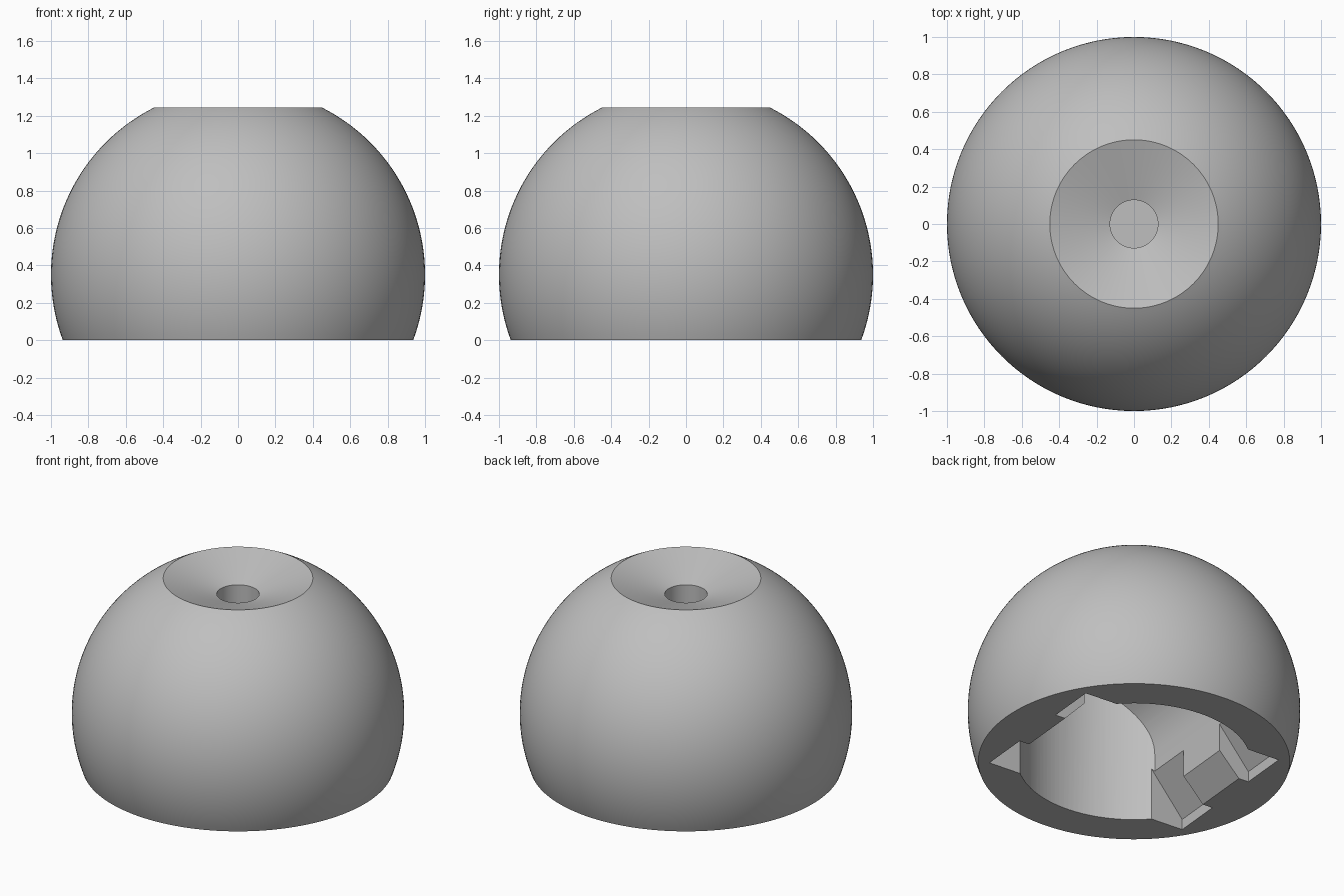
import bpy, bmesh, math
from mathutils import Matrix

if "Cube" in bpy.data.objects:
    bpy.data.objects.remove(bpy.data.objects["Cube"], do_unlink=True)

TURN = math.radians(-5.3)   # the underside slot is slightly turned
CENTRE, TOP, HOLE = 0.35, 1.243, 0.128

grey = bpy.data.materials.new("plain grey")
grey.use_nodes = True
COLOUR = (0.52, 0.52, 0.52, 1)
grey.diffuse_color = COLOUR
grey.node_tree.nodes["Principled BSDF"].inputs["Base Color"].default_value = COLOUR


def make_object(name, bm):
    bmesh.ops.recalc_face_normals(bm, faces=bm.faces)
    mesh = bpy.data.meshes.new(name)
    bm.to_mesh(mesh)
    bm.free()
    mesh.materials.append(grey)
    obj = bpy.data.objects.new(name, mesh)
    bpy.context.collection.objects.link(obj)
    return obj


def lathe(name, profile, steps=128):
    """Spin an (r, z) profile that starts and ends on the axis."""
    bm = bmesh.new()
    verts = [bm.verts.new((r, 0, z)) for r, z in profile]
    edges = [bm.edges.new(pair) for pair in zip(verts, verts[1:])]
    bmesh.ops.spin(bm, geom=verts + edges, cent=(0, 0, 0), axis=(0, 0, 1),
                   angle=math.tau, steps=steps, use_duplicate=False)
    bmesh.ops.remove_doubles(bm, verts=bm.verts, dist=1e-5)
    return make_object(name, bm)


def prism(name, half_profile, y0, y1):
    """Extrude a mirrored (x, z) profile along y, then turn it."""
    profile = half_profile + [(-x, z) for x, z in reversed(half_profile) if x > 0]
    bm = bmesh.new()
    face = bm.faces.new([bm.verts.new((x, y0, z)) for x, z in profile])
    out = bmesh.ops.extrude_face_region(bm, geom=[face])
    moved = [v for v in out["geom"] if isinstance(v, bmesh.types.BMVert)]
    bmesh.ops.translate(bm, verts=moved, vec=(0, y1 - y0, 0))
    bm.transform(Matrix.Rotation(TURN, 4, "Z"))
    return make_object(name, bm)


def combine(target, other, operation):
    bpy.context.view_layer.objects.active = target
    mod = target.modifiers.new("cut", "BOOLEAN")
    mod.operation, mod.object, mod.solver = operation, other, "EXACT"
    bpy.ops.object.modifier_apply(modifier=mod.name)
    bpy.data.objects.remove(other, do_unlink=True)


# Truncated ball with a countersunk blind hole on top
low = math.asin(-CENTRE)
high = math.asin(TOP - CENTRE)
angles = [low + (high - low) * i / 48 for i in range(49)]
ball = [(math.cos(a), CENTRE + math.sin(a)) for a in angles]
body = lathe("domed_body", [(0, 0)] + ball + [(HOLE, 1.14), (HOLE, 1.0), (0, 1.0)])

# Arched cavity with round ends
arch = [(0.495, -0.1)] + [(0.495 * math.cos(a), 0.44 + 0.495 * math.sin(a))
                         for a in [math.pi / 2 * i / 24 for i in range(24)]] + [(0, 0.935)]
cavity = prism("cavity_cutter", arch, -0.9, 0.9)
ends = lathe("round_end_cutter", [(0, -0.2), (0.70, -0.2), (0.70, 1.1), (0, 1.1)])
combine(cavity, ends, "INTERSECT")
combine(body, cavity, "DIFFERENCE")

# Clip pockets at both sides, leaving a sloped catch in the middle of each
pocket = [(0.705, -0.1), (0.705, 0.07), (0.475, 0.355)]
catch = [(0.73, -0.1), (0.485, 0.16)]
for y0, y1 in ((-0.509, -0.19), (0.19, 0.509)):
    combine(body, prism("pocket_cutter", pocket, y0, y1), "DIFFERENCE")
combine(body, prism("catch_cutter", catch, -0.3, 0.3), "DIFFERENCE")

# Smooth curves, sharp edges
bpy.ops.object.select_all(action="DESELECT")
body.select_set(True)
bpy.context.view_layer.objects.active = body
bpy.ops.object.shade_smooth_by_angle(angle=math.radians(25))
